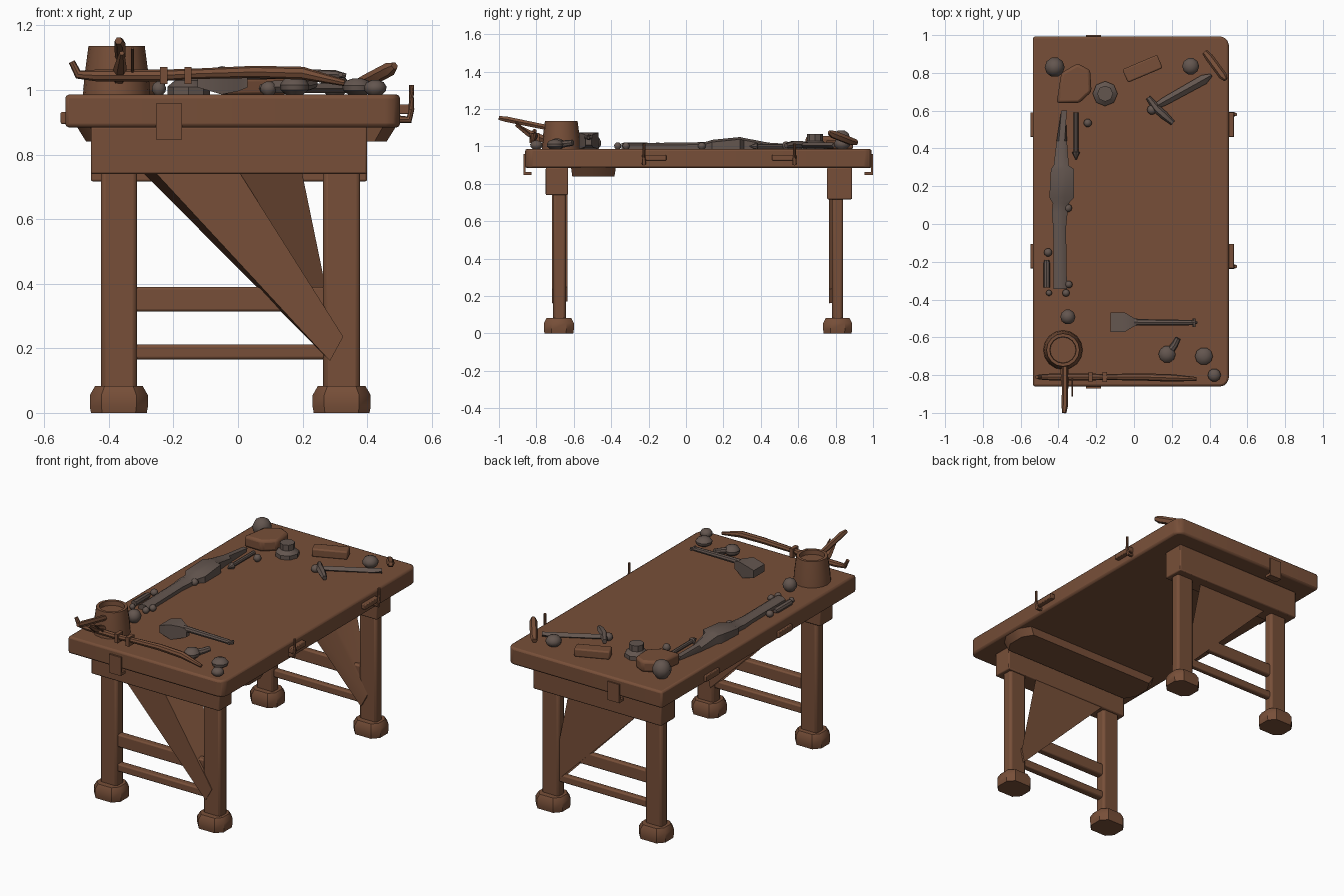
import bpy, bmesh, math
from mathutils import Vector

if "Cube" in bpy.data.objects:
    bpy.data.objects.remove(bpy.data.objects["Cube"])


def material(name, col):
    m = bpy.data.materials.new(name)
    m.diffuse_color = (*col, 1)
    m.use_nodes = True
    m.node_tree.nodes["Principled BSDF"].inputs["Base Color"].default_value = m.diffuse_color
    return m


WOOD = material("warm brown", (0.185, 0.078, 0.040))
IRON = material("brownish grey", (0.125, 0.092, 0.078))


def loft(name, rings, mat, bevel=0.0, angle=40, segs=2):
    """Skin a list of equal-length 3D rings and cap both ends."""
    bm = bmesh.new()
    vs = [[bm.verts.new(p) for p in r] for r in rings]
    n = len(rings[0])
    for a, b in zip(vs, vs[1:]):
        for i in range(n):
            bm.faces.new((a[i], a[(i + 1) % n], b[(i + 1) % n], b[i]))
    bm.faces.new(vs[0])
    bm.faces.new(vs[-1])
    bmesh.ops.recalc_face_normals(bm, faces=bm.faces)
    me = bpy.data.meshes.new(name)
    bm.to_mesh(me)
    bm.free()
    me.materials.append(mat)
    ob = bpy.data.objects.new(name, me)
    bpy.context.collection.objects.link(ob)
    bpy.ops.object.select_all(action='DESELECT')
    ob.select_set(True)
    bpy.context.view_layer.objects.active = ob
    if bevel:
        mod = ob.modifiers.new("bevel", 'BEVEL')
        mod.width, mod.segments = bevel, segs
    bpy.ops.object.shade_smooth_by_angle(angle=math.radians(angle))
    return ob


def slab(name, pts, z0, z1, mat, bevel=0.0, inset=1.0):
    """Extruded outline in the xy plane; inset scales the lower ring."""
    cx = sum(p[0] for p in pts) / len(pts)
    cy = sum(p[1] for p in pts) / len(pts)
    low = [(cx + (x - cx) * inset, cy + (y - cy) * inset, z0) for x, y in pts]
    return loft(name, [low, [(x, y, z1) for x, y in pts]], mat, bevel)


def box(name, x0, x1, y0, y1, z0, z1, mat=WOOD, bevel=0.0):
    return slab(name, [(x0, y0), (x1, y0), (x1, y1), (x0, y1)], z0, z1, mat, bevel)


def lathe(name, x, y, profile, mat, n=12):
    """Turned part from (radius, height) pairs."""
    return loft(name, [[(x + r * math.cos(2 * math.pi * i / n), y + r * math.sin(2 * math.pi * i / n), z)
                        for i in range(n)] for r, z in profile], mat)


def rod(name, path, mat, n=8):
    """Round bar along (x, y, z, radius) points."""
    P = [Vector(p[:3]) for p in path]
    rings = []
    for i, p in enumerate(path):
        t = (P[min(i + 1, len(P) - 1)] - P[max(i - 1, 0)]).normalized()
        u = t.cross(Vector((0, 0, 1)))
        u = u.normalized() if u.length > 0.01 else Vector((1, 0, 0))
        v = t.cross(u)
        rings.append([P[i] + p[3] * (u * math.cos(a) + v * math.sin(a))
                      for a in (2 * math.pi * k / n for k in range(n))])
    return loft(name, rings, mat)


def knob(name, x, y, r, h, mat=IRON):
    lathe(name, x, y, [(r * .6, T), (r * .95, T + h * .25), (r, T + h * .55),
                       (r * .75, T + h * .85), (r * .3, T + h)], mat, 10)


T = 0.986  # tabletop height

# table top: square left corners, rounded right corners
arc = [(math.cos(a), math.sin(a)) for a in (math.radians(d) for d in (0, 30, 60, 90))]
R = 0.045
top = ([(-.535, -.86)] + [(.502 - R + R * c, -.86 + R - R * s) for c, s in arc[::-1]]
       + [(.502 - R + R * c, .993 - R + R * s) for c, s in arc] + [(-.535, .993)])
slab("table_top", top, .884, T, WOOD, .012)

# two end frames: (name, apron y range, apron bottom, leg y range, foot y range)
for nm, a0, a1, az, l0, l1, f0, f1 in (("front", -.75, -.63, .74, -.711, -.642, -.76, -.60),
                                       ("back", .754, .888, .717, .78, .84, .733, .888)):
    box(nm + "_apron", -.456, .40, a0, a1, az, .886, WOOD, .006)
    for side, x0, x1 in (("left", -.425, -.313), ("right", .264, .378)):
        box(f"{nm}_{side}_leg", x0, x1, l0, l1, .05, .78, WOOD, .014)
        c, w, m, h = (x0 + x1) / 2, .09, (f0 + f1) / 2, (f1 - f0) / 2
        # foot: octagonal block, chamfered near the top
        rings = []
        for s, z in ((.96, 0), (1, .02), (1, .055), (.82, .083)):
            rings.append([(c + w * s * p, m + h * s * q, z) for p, q in
                          ((1, .5), (.6, 1), (-.6, 1), (-1, .5), (-1, -.5), (-.6, -1), (.6, -1), (1, -.5))])
        loft(f"{nm}_{side}_foot", rings, WOOD)
    for i, (z0, z1) in enumerate(((.166, .212), (.314, .39))):
        box(f"{nm}_rung_{i}", -.33, .28, l0 + .012, l1 - .012, z0, z1, WOOD, .008)
    # diagonal brace, wider on its rear face
    bf, bb = (-.716, -.634) if nm == "front" else (.765, .83)
    loft(nm + "_brace", [[(-.27, bf, .76), (-.005, bf, .76), (.326, bf, .236), (.285, bf, .161)],
                         [(-.31, bb, .76), (.195, bb, .76), (.30, bb, .25), (.283, bb, .17)]], WOOD)

# tapered cross beam under the top
slab("cross_beam", [(-.50, -.55), (-.46, -.615), (.45, -.615), (.49, -.55),
                    (.49, -.44), (.45, -.375), (-.46, -.375), (-.50, -.44)], .84, .888, WOOD, 0, .94)

# side hooks
for i, y in enumerate((-.235, .59)):
    s = 1 if y < 0 else -1
    y0, y1 = sorted((y, y + s * .13))
    box(f"right_hook_bar_{i}", .495, .53, y0, y1, .925, .955, WOOD, .004)
    rod(f"right_hook_{i}", [(.49, y + s * .01, .91, .012), (.53, y + s * .01, .908, .012),
                            (.537, y + s * .01, .94, .009), (.537, y + s * .01, 1.015, .008)], WOOD)
    box(f"left_hook_plate_{i}", -.549, -.53, y0, y1, .895, .932, WOOD, .004)
# end clips
for nm, y0, y1, s in (("front", -.87, -.858, 1), ("back", .99, 1.0, -1)):
    box(nm + "_clip", -.254, -.174, y0, y1, .846, .958)
    ya, yb = sorted((y0 if s > 0 else y1, (y0 if s > 0 else y1) + s * .045))
    box(nm + "_clip_lip", -.254, -.174, ya, yb, .846, .862)

# bucket with tools in it
lathe("bucket", -.376, -.667, [(.104, T), (.10, 1.04), (.087, 1.137), (.07, 1.137), (.068, 1.11)], WOOD, 16)
rod("bucket_handle", [(-.365, -.74, 1.10, .016), (-.366, -.96, 1.145, .017), (-.37, -1.0, 1.152, .012)], WOOD, 6)
rod("bucket_spike", [(-.327, -.91, 1.13, .005), (-.327, -.80, 1.04, .005)], WOOD, 6)
rod("bucket_spout", [(-.36, -.91, 1.115, .008), (-.365, -.84, 1.07, .02), (-.37, -.74, 1.03, .022)], WOOD, 6)

# long curved knife along the front edge
rod("long_knife", [(-.515, -.81, 1.088, .010), (-.495, -.81, 1.048, .014), (-.44, -.81, 1.045, .018),
                   (-.24, -.81, 1.045, .018), (-.14, -.81, 1.05, .016), (.05, -.81, 1.056, .019),
                   (.2, -.815, 1.052, .020), (.33, -.82, 1.022, .010)], WOOD)
for i, x in enumerate((-.23, -.155)):
    box(f"knife_guard_{i}", x - .011, x + .011, -.836, -.784, 1.018, 1.072)

# small loose knobs
for i, (x, y, r, h) in enumerate(((-.35, -.492, .040, .07), (.175, -.69, .045, .055), (.37, -.70, .047, .05),
                                  (.425, -.80, .035, .045), (.30, .835, .045, .06), (-.42, .83, .053, .10),
                                  (-.245, .535, .022, .04), (-.345, -.32, .020, .035), (-.36, -.365, .020, .035),
                                  (-.455, -.15, .022, .035), (-.45, -.365, .016, .03))):
    knob(f"knob_{i}", x, y, r, h)
rod("pipe_stem", [(.185, -.68, 1.01, .022), (.215, -.64, 1.015, .018), (.233, -.605, 1.02, .016)], IRON)
lathe("ringed_cup", -.153, .69, [(.066, T), (.066, 1.01), (.042, 1.03), (.042, 1.065), (.02, 1.065)], IRON, 8)

# hatchet: flared head and shaft
loft("hatchet_head", [[(x, -.52 - w, 1.03 - h), (x, -.52 + w, 1.03 - h), (x, -.52 + w, 1.03 + h),
                       (x, -.52 - w, 1.03 + h)] for x, w, h in
                      ((-.125, .052, .022), (-.05, .052, .044), (.0, .022, .034), (.03, .016, .022))], IRON)
rod("hatchet_shaft", [(.0, -.52, 1.05, .017), (.30, -.522, 1.048, .014), (.335, -.522, 1.045, .006)], IRON)
rod("hatchet_pin", [(.318, -.545, 1.048, .008), (.318, -.50, 1.048, .008)], IRON, 6)

# long gun lying along the left side: (y, left x, right x, top z)
gun = ((.60, -.378, -.362, 1.01), (.44, -.41, -.355, 1.02), (.31, -.425, -.345, 1.045), (.29, -.44, -.318, 1.05),
       (.14, -.448, -.318, 1.035), (.11, -.43, -.345, 1.025), (.06, -.435, -.352, 1.022),
       (-.02, -.428, -.36, 1.02), (-.345, -.425, -.355, 1.018))
loft("long_gun", [[(a, y, T), (b, y, T), (b, y, z - .012), ((a + b) / 2 + .015, y, z),
                   ((a + b) / 2 - .015, y, z), (a, y, z - .012)] for y, a, b, z in gun], IRON)
knob("gun_lock", -.35, .085, .022, .035)
rod("short_bar", [(-.462, -.19, 1.003, .012), (-.462, -.21, 1.003, .018), (-.462, -.335, 1.003, .018)], IRON)
rod("pin_tool", [(-.307, .59, 1.0, .012), (-.307, .385, 1.0, .012), (-.307, .38, 1.0, .021),
                 (-.307, .34, 1.0, .003)], IRON)

# faceted pouch
slab("pouch", [(-.41, .64), (-.29, .64), (-.225, .70), (-.232, .815), (-.30, .85), (-.385, .80)],
     T, 1.055, WOOD, .015)

# wooden block and stick
c, s = math.cos(.4), math.sin(.4)
slab("block", [(.045 + c * a - s * b, .822 + s * a + c * b) for a, b in
               ((-.1, -.038), (.1, -.038), (.1, .038), (-.1, .038))], T, 1.035, WOOD, .008)
rod("stick", [(.375, .91, 1.02, .016), (.40, .88, 1.028, .022), (.47, .785, 1.065, .022),
              (.485, .765, 1.075, .012)], WOOD, 6)

# short sword: blade, guard, pommel
loft("sword_blade", [[(x - .5 * w, y + .87 * w, 1.005), (x, y, 1.02), (x + .5 * w, y - .87 * w, 1.005),
                      (x, y, .99)] for x, y, w in
                     ((.11, .62, .014), (.16, .648, .022), (.37, .765, .026), (.41, .788, .008))], IRON, 0, 20)
rod("sword_guard", [(.075, .67, 1.005, .014), (.12, .61, 1.01, .022), (.16, .575, 1.01, .022),
                    (.205, .535, 1.003, .014)], IRON, 6)
knob("sword_pommel", .095, .605, .026, .04)
